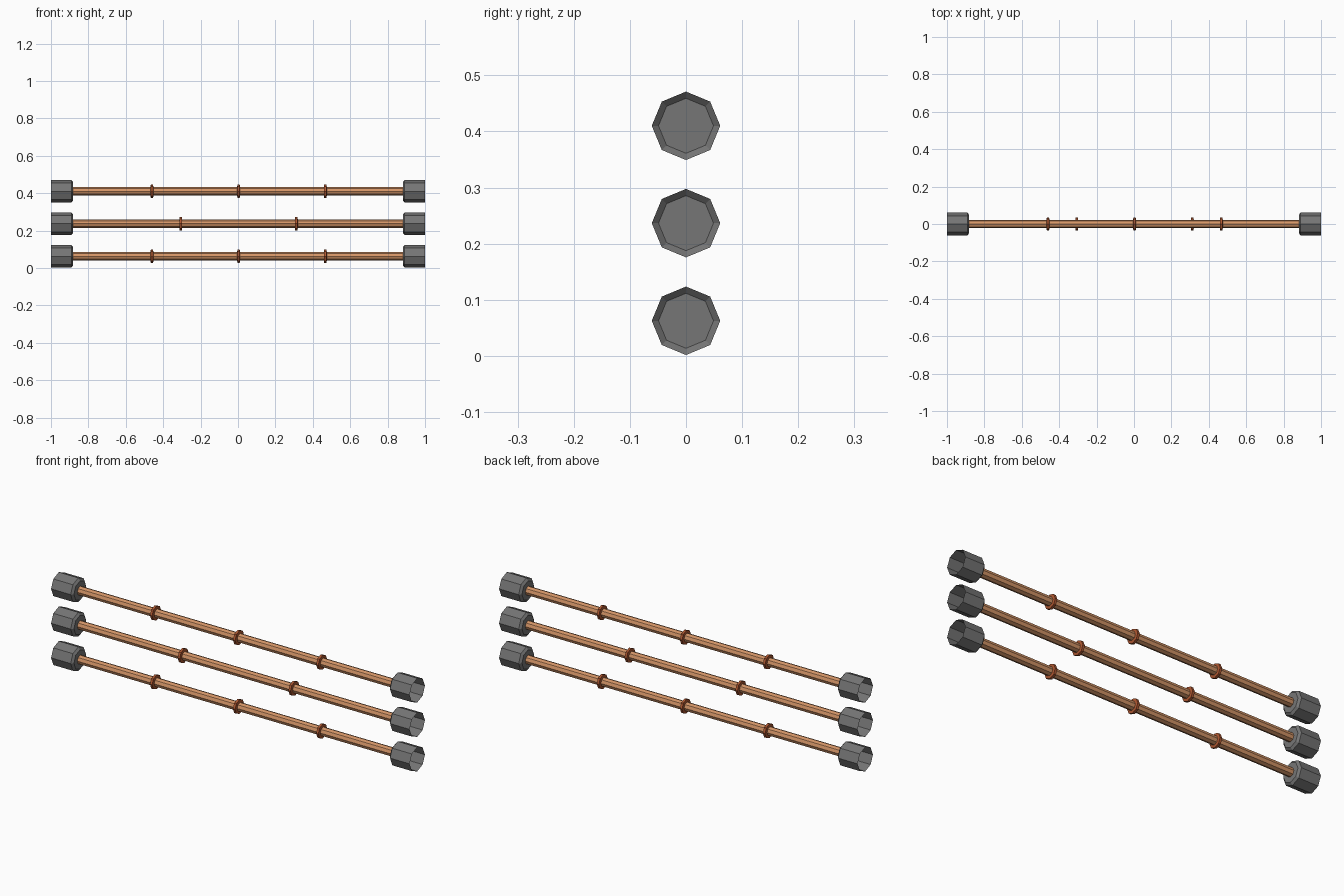
import bpy, bmesh, math

if "Cube" in bpy.data.objects:
    bpy.data.objects.remove(bpy.data.objects["Cube"])


def material(name, rgb):
    m = bpy.data.materials.new(name)
    m.diffuse_color = (*rgb, 1)
    m.use_nodes = True
    m.node_tree.nodes["Principled BSDF"].inputs["Base Color"].default_value = m.diffuse_color
    return m


COPPER = material("copper", (0.66, 0.30, 0.135))
RUST = material("rust_red", (0.42, 0.095, 0.03))
GREY = material("dark_grey", (0.18, 0.18, 0.18))
SIDES = 8


def lathe(name, profile, z, mat, cap_start=False, closed=False):
    """Spin (x, radius) points about a bar axis at height z."""
    bm = bmesh.new()
    loops = []
    for x, r in profile:
        loops.append([bm.verts.new((x, r * math.sin(a), z + r * math.cos(a)))
                      for a in (2 * math.pi * i / SIDES for i in range(SIDES))])
    pairs = list(zip(loops, loops[1:]))
    if closed:
        pairs.append((loops[-1], loops[0]))
    for p, q in pairs:
        for i in range(SIDES):
            j = (i + 1) % SIDES
            bm.faces.new((p[i], p[j], q[j], q[i]))
    if cap_start:
        bm.faces.new(loops[0])
    bmesh.ops.recalc_face_normals(bm, faces=bm.faces[:])
    me = bpy.data.meshes.new(name)
    bm.to_mesh(me)
    bm.free()
    me.materials.append(mat)
    ob = bpy.data.objects.new(name, me)
    bpy.context.collection.objects.link(ob)
    return ob


outer_rings = (-0.46, 0.003, 0.467)
middle_rings = (-0.306, 0.312)
bars = (("lower", 0.0625, outer_rings),
        ("middle", 0.2365, middle_rings),
        ("upper", 0.41, outer_rings))

for label, z, rings in bars:
    # Long rod between the sockets
    lathe(label + "_rod", [(-0.882, 0.022), (0.882, 0.022)], z, COPPER)
    # Thin collars around the rod
    for n, x in enumerate(rings):
        lathe(f"{label}_collar_{n + 1}",
              [(x - 0.008, 0.021), (x - 0.006, 0.036),
               (x + 0.006, 0.036), (x + 0.008, 0.021)],
              z, RUST, closed=True)
    # Open end sockets with a bevelled inner rim
    for side, s in (("left", -1), ("right", 1)):
        lathe(f"{label}_{side}_socket",
              [(s * 0.881, 0.049), (s * 0.891, 0.061), (s * 1.0, 0.061)],
              z, GREY, cap_start=True)
